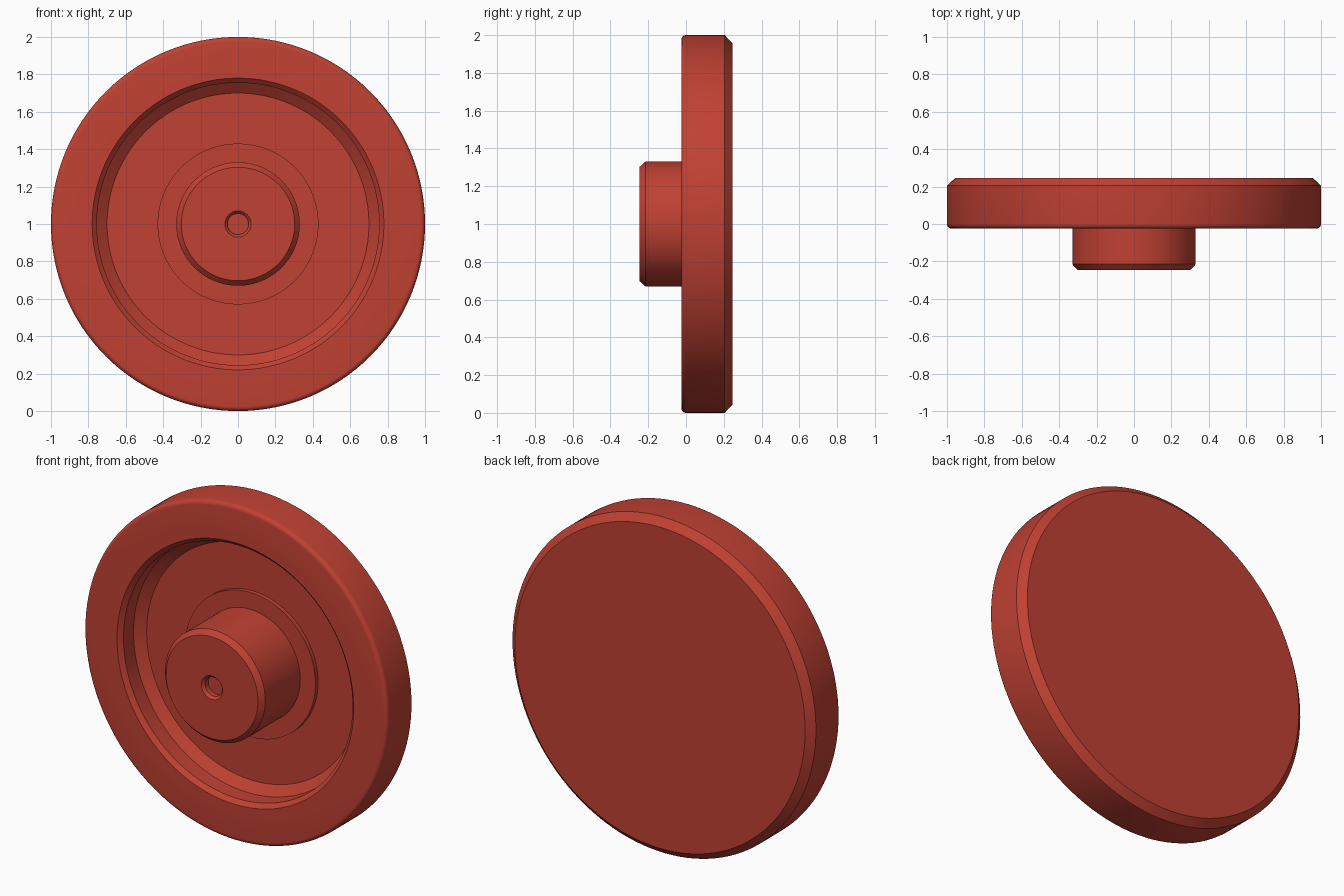
import bpy
import bmesh
import math
from mathutils import Vector

cube = bpy.data.objects.get("Cube")
if cube:
    bpy.data.objects.remove(cube, do_unlink=True)

SEGMENTS = 128

red = bpy.data.materials.new("red")
red.use_nodes = True
colour = (0.53, 0.053, 0.033, 1)
red.diffuse_color = colour
red.node_tree.nodes["Principled BSDF"].inputs["Base Color"].default_value = colour


def turn(name, profile):
    """Revolve (radius, y) points about the y axis through the centre of the disc."""
    bm = bmesh.new()
    verts = [bm.verts.new((r, y, 0)) for r, y in profile]
    edges = [bm.edges.new(pair) for pair in zip(verts, verts[1:])]
    bmesh.ops.spin(bm, geom=verts + edges, cent=(0, 0, 0), axis=(0, 1, 0),
                   angle=math.tau, steps=SEGMENTS)
    bmesh.ops.remove_doubles(bm, verts=bm.verts, dist=0.0001)
    # Profiles run from front to back, so the first face shows which way is out
    bmesh.ops.recalc_face_normals(bm, faces=bm.faces)
    front = min(bm.faces, key=lambda f: f.calc_center_median().y)
    if front.normal.dot(Vector((0, -1, 0))) < 0:
        bmesh.ops.reverse_faces(bm, faces=bm.faces)
    mesh = bpy.data.meshes.new(name)
    bm.to_mesh(mesh)
    bm.free()
    mesh.materials.append(red)
    obj = bpy.data.objects.new(name, mesh)
    obj.location.z = 1
    bpy.context.collection.objects.link(obj)
    bpy.ops.object.select_all(action="DESELECT")
    obj.select_set(True)
    bpy.context.view_layer.objects.active = obj
    bpy.ops.object.shade_smooth_by_angle(angle=math.radians(25))
    return obj


# Disc: raised boss, recessed floor, lipped rim, rounded front edge, chamfered back
FRONT, BACK, ROUND = -0.025, 0.245, 0.025
rounded_edge = [(1 - ROUND + ROUND * math.sin(a), FRONT + ROUND - ROUND * math.cos(a))
                for a in (math.pi / 2 * i / 5 for i in range(6))]
turn("disc", [(0.33, 0.115), (0.43, 0.115), (0.43, 0.14), (0.70, 0.14),
              (0.755, 0.095), (0.755, 0), (0.78, FRONT)]
     + rounded_edge
     + [(1, 0.205), (0.957, BACK), (0, BACK)])

# Hub: chamfered cylinder with a shallow countersunk hole
turn("hub", [(0, -0.2), (0.056, -0.2), (0.056, -0.23), (0.07, -0.245),
             (0.303, -0.245), (0.33, -0.215), (0.33, 0.115)])
